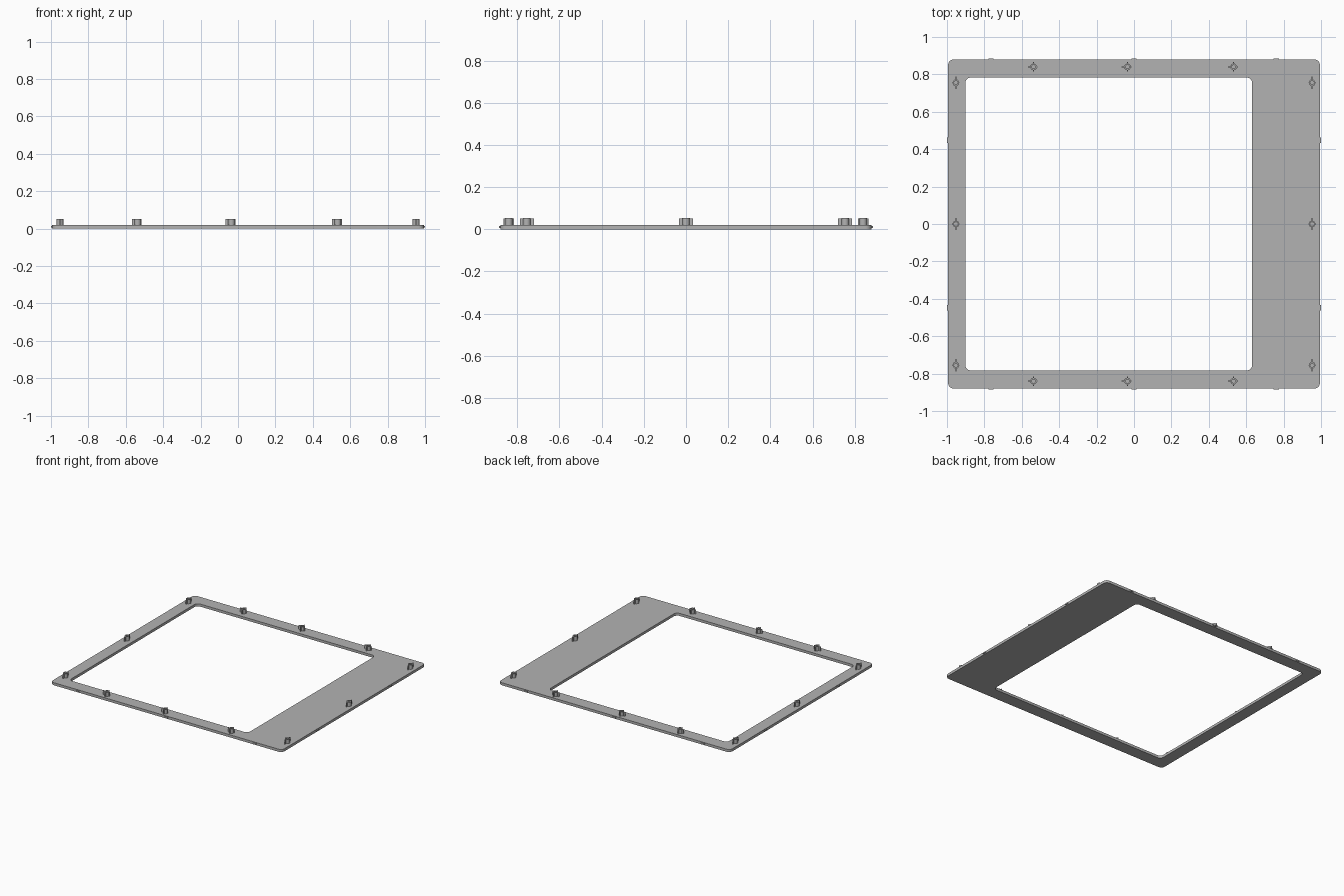
import bpy, bmesh, math

if "Cube" in bpy.data.objects:
    bpy.data.objects.remove(bpy.data.objects["Cube"])

grey = bpy.data.materials.new("grey plastic")
grey.diffuse_color = (0.45, 0.45, 0.45, 1)
grey.use_nodes = True
grey.node_tree.nodes["Principled BSDF"].inputs["Base Color"].default_value = grey.diffuse_color

PLATE_TOP = 0.02
PEG_TOP = 0.053


def finish(name, bm, smooth=True):
    """Turn a bmesh into a named object with the grey material."""
    bmesh.ops.recalc_face_normals(bm, faces=bm.faces)
    mesh = bpy.data.meshes.new(name)
    bm.to_mesh(mesh)
    bm.free()
    mesh.materials.append(grey)
    obj = bpy.data.objects.new(name, mesh)
    bpy.context.collection.objects.link(obj)
    if smooth:
        bpy.ops.object.select_all(action='DESELECT')
        obj.select_set(True)
        bpy.context.view_layer.objects.active = obj
        bpy.ops.object.shade_smooth_by_angle(angle=math.radians(30))
    return obj


def rounded_rect(x0, x1, y0, y1, r, steps=6):
    corners = [(x1 - r, y1 - r), (x0 + r, y1 - r), (x0 + r, y0 + r), (x1 - r, y0 + r)]
    pts = []
    for k, (cx, cy) in enumerate(corners):
        for i in range(steps + 1):
            a = math.pi / 2 * (k + i / steps)
            pts.append((cx + r * math.cos(a), cy + r * math.sin(a)))
    return pts


def circle(cx, cy, r, n=16):
    return [(cx + r * math.cos(2 * math.pi * i / n), cy + r * math.sin(2 * math.pi * i / n))
            for i in range(n)]


def add_ring(bm, outer, inner, z0, z1):
    """Closed band between two matching outlines, from z0 to z1."""
    loops = [[bm.verts.new((x, y, z)) for x, y in pts]
             for pts, z in ((outer, z0), (outer, z1), (inner, z1), (inner, z0))]
    n = len(outer)
    for k in range(4):
        a, b = loops[k], loops[(k + 1) % 4]
        for i in range(n):
            j = (i + 1) % n
            bm.faces.new((a[i], a[j], b[j], b[i]))


def add_box(bm, x0, x1, y0, y1, z0, z1):
    verts = bmesh.ops.create_cube(bm, size=1)["verts"]
    for v in verts:
        v.co = (x1 if v.co.x > 0 else x0, y1 if v.co.y > 0 else y0, z1 if v.co.z > 0 else z0)


# Flat plate with an off-centre rounded opening
bm = bmesh.new()
add_ring(bm, rounded_rect(-0.994, 0.994, -0.88, 0.88, 0.03),
         rounded_rect(-0.902, 0.632, -0.783, 0.783, 0.03), 0, PLATE_TOP)
finish("frame_plate", bm)


def peg(name, x, y, fins):
    """Hollow locating peg with thin fins, each given as x0, x1, y0, y1 offsets."""
    bm = bmesh.new()
    add_ring(bm, circle(x, y, 0.018), circle(x, y, 0.01), PLATE_TOP - 0.002, PEG_TOP)
    for a, b, c, d in fins:
        add_box(bm, x + a, x + b, y + c, y + d, PLATE_TOP - 0.002, PEG_TOP - 0.001)
    finish(name, bm)


T = 0.0025  # half thickness of a fin
side_fins = [(-T, T, 0.016, 0.033), (-T, T, -0.033, -0.016)]
edge_fins = [(-T, T, 0.016, 0.025), (-T, T, -0.025, -0.016)]
left_fin, right_fin = (-0.031, -0.016, -T, T), (0.016, 0.022, -T, T)

# Pegs along the left and right borders
for x in (-0.952, 0.952):
    for y in (-0.755, 0, 0.755):
        peg("side_peg", x, y, side_fins)

# Pegs along the front and back borders
for y in (-0.84, 0.84):
    for x in (-0.537, -0.035, 0.533):
        peg("edge_peg", x, y, edge_fins + [left_fin, right_fin])

# Small snap bumps on the outer rim
for s in (-1, 1):
    for x in (-0.765, 0, 0.76):
        bm = bmesh.new()
        add_box(bm, x - 0.014, x + 0.014, *sorted((s * 0.875, s * 0.886)), 0.006, 0.015)
        finish("edge_snap_bump", bm, False)
    for y in (-0.448, 0.448):
        bm = bmesh.new()
        add_box(bm, *sorted((s * 0.985, s * 1.0)), y - 0.014, y + 0.014, 0.006, 0.015)
        finish("side_snap_bump", bm, False)
